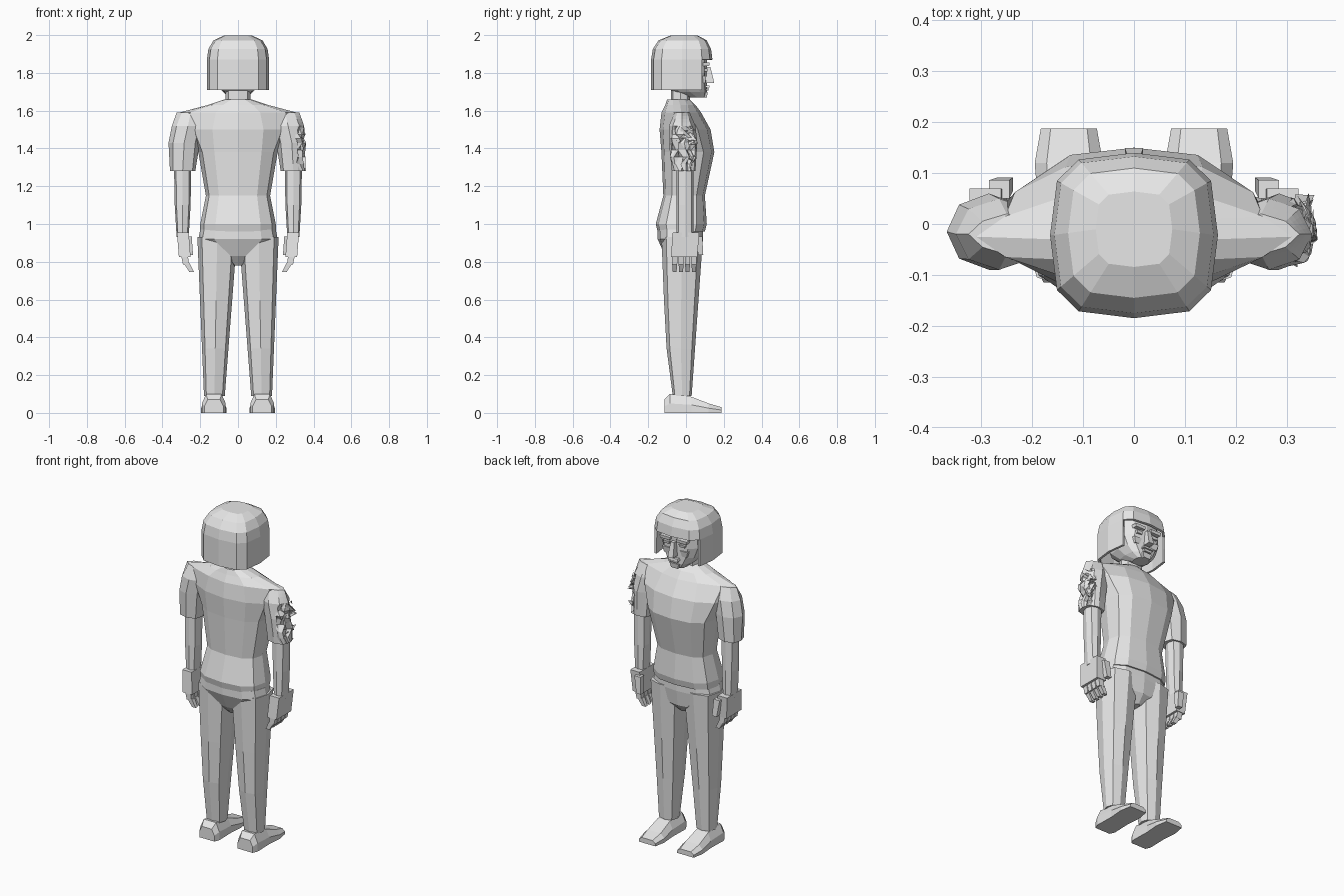
import bpy, bmesh, math, random
from mathutils import Vector

random.seed(4)
default_cube = bpy.data.objects.get("Cube")
if default_cube:
    bpy.data.objects.remove(default_cube, do_unlink=True)

grey = bpy.data.materials.new("plain grey")
grey.use_nodes = True
grey.diffuse_color = (.8, .8, .8, 1)
grey.node_tree.nodes["Principled BSDF"].inputs["Base Color"].default_value = grey.diffuse_color


def finish(name, bm):
    """Turn a bmesh into a named grey object with outward faces."""
    bmesh.ops.recalc_face_normals(bm, faces=bm.faces)
    mesh = bpy.data.meshes.new(name)
    bm.to_mesh(mesh)
    bm.free()
    mesh.materials.append(grey)
    part = bpy.data.objects.new(name, mesh)
    bpy.context.collection.objects.link(part)
    return part


def skin(rings, close_bottom=True):
    """Join closed rings of points into one surface."""
    bm = bmesh.new()
    loops = [[bm.verts.new(point) for point in ring] for ring in rings]
    for lower, upper in zip(loops, loops[1:]):
        for i in range(len(lower)):
            bm.faces.new((lower[i - 1], lower[i], upper[i], upper[i - 1]))
    bm.faces.new(loops[-1])
    if close_bottom:
        bm.faces.new(loops[0])
    return bm


def rounded(value, power):
    return math.copysign(abs(value) ** power, value)


def oval(z, half_width, back, front, centre=0, power=.75, sides=12):
    """Level ring; a low power makes it boxy, a high power makes it pointed."""
    middle, depth = (back + front) / 2, (front - back) / 2
    angles = [math.tau * i / sides for i in range(sides)]
    return [(centre + half_width * rounded(math.cos(a), power),
             middle + depth * rounded(math.sin(a), power), z) for a in angles]


def block(name, centre, size, taper=1, lean=(0, 0)):
    """Box whose lower end is scaled by taper and shifted by lean."""
    bm = bmesh.new()
    bmesh.ops.create_cube(bm, size=1)
    for vert in bm.verts:
        is_low = vert.co.z < 0
        vert.co *= Vector(size)
        if is_low:
            vert.co.xy = vert.co.xy * taper + Vector(lean)
        vert.co += Vector(centre)
    return finish(name, bm)


# Shirt body: boxy up to the chest, then drawn out into pointed shoulders
trunk = [oval(.96, .2, -.15, .1), oval(1, .2, -.16, .11), oval(1.15, .17, -.12, .1),
         oval(1.38, .21, -.13, .15)]
shoulders = [oval(1.5, .27, -.14, .13, power=1), oval(1.59, .31, -.13, .08, power=1.4),
             oval(1.63, .16, -.11, .05, power=1), oval(1.66, .07, -.1, .02, power=1)]
finish("shirt", skin(trunk + shoulders))

# Neck and trouser seat
finish("neck", skin([oval(z, .065, -.08, .02, sides=8) for z in (1.6, 1.74)]))
finish("trouser_seat", skin([oval(.78, .02, -.07, .04), oval(.83, .1, -.11, .08),
                             oval(.92, .21, -.15, .09), oval(.97, .2, -.15, .09)]))


def make_leg(side, tag):
    """Trouser leg narrowing toward the ankle."""
    rings = []
    for t in (0, .3, .6, 1):
        rings.append(oval(.09 + .84 * t, .055 + .05 * t, -.07 - .06 * t ** .5, .03 + .06 * t,
                          centre=side * (.125 - .015 * t), sides=8))
    finish(tag + "_leg", skin(rings))


def make_shoe(side, tag):
    """Flat sole with a bevelled upper, skinned from heel to toe."""
    upper = [(1, 0), (1, .5), (.65, 1)]
    section = upper + [(-across, up) for across, up in reversed(upper)]
    stations = [(-.115, .05, .07), (-.085, .063, .1), (.03, .06, .085), (.12, .067, .05), (.188, .055, .03)]
    rings = [[(side * .128 + across * half_width, y, up * height) for across, up in section]
             for y, half_width, height in stations]
    finish(tag + "_shoe", skin(rings))


def make_sleeve(side, tag, is_torn):
    """Short bell sleeve; tearing crumples its outer side."""
    hem = oval(1.28, .067, -.075, .05, side * .293, sides=8)
    bulge = oval(1.43, .083, -.09, .06, side * .285, power=1, sides=8)
    upper = oval(1.52, .085, -.09, .05, side * .265, power=1, sides=8)
    tip = oval(1.59, .075, -.06, .02, side * .25, power=1.3, sides=8)
    bm = skin([hem, bulge, upper, tip])
    if is_torn:
        bmesh.ops.subdivide_edges(bm, edges=bm.edges[:], cuts=3, use_grid_fill=True)
        for vert in bm.verts:
            if vert.co.x > .32 and 1.3 < vert.co.z < 1.5:
                vert.co.x -= random.uniform(0, .03)
                vert.co.y += random.uniform(-.02, .02)
    finish(tag + "_sleeve", bm)


def make_arm(side, tag):
    rings = [oval(z, width, -.05, .04, side * .293, sides=8) for z, width in ((.93, .032), (1.1, .042), (1.32, .046))]
    finish(tag + "_arm", skin(rings))


def make_hand(side, tag):
    """Palm, four fingers curling inward and a forward thumb."""
    block(tag + "_palm", (side * .292, 0, .89), (.062, .14, .13), lean=(-side * .01, -.01))
    for i, finger in enumerate(("little", "ring", "middle", "index")):
        y = -.06 + i * .034
        block(f"{tag}_{finger}_finger", (side * .285, y, .815), (.036, .03, .06), .9, (-side * .01, 0))
        block(f"{tag}_{finger}_fingertip", (side * .272, y, .77), (.032, .027, .046), .75, (-side * .026, 0))
    block(tag + "_thumb", (side * .265, .068, .885), (.04, .036, .1), .75, (-side * .012, .01))


def make_face_half(side, tag):
    block(tag + "_brow", (side * .055, .107, 1.845), (.07, .035, .018), .9)
    block(tag + "_eye", (side * .052, .102, 1.815), (.042, .026, .016), .8)
    block(tag + "_cheek", (side * .06, .093, 1.765), (.05, .03, .035), .6)


# Mirrored parts
for side, tag in ((1, "left"), (-1, "right")):
    make_leg(side, tag)
    make_shoe(side, tag)
    make_sleeve(side, tag, is_torn=side > 0)
    make_arm(side, tag)
    make_hand(side, tag)
    make_face_half(side, tag)

# Torn scraps of cloth hanging off the left sleeve
scraps = bmesh.new()
for scrap in range(16):
    centre = Vector((.33, .015, random.uniform(1.29, 1.5)))
    corners = []
    for corner in range(4):
        offset = Vector(random.uniform(-1, 1) for axis in range(3)) * Vector((.025, .05, .03))
        corners.append(scraps.verts.new(centre + offset))
    for skipped in range(4):
        scraps.faces.new(corners[:skipped] + corners[skipped + 1:])
finish("torn_cloth", scraps)

# Head inside the hair, tapering to the chin
finish("head", skin([oval(1.67, .045, .02, .1), oval(1.7, .08, -.07, .11), oval(1.74, .11, -.12, .11),
                     oval(1.8, .135, -.14, .11), oval(1.9, .13, -.13, .11)]))

# Features on the centre line of the face
block("nose", (0, .112, 1.79), (.024, .034, .085), 1.5, (0, .012))
block("upper_lip", (0, .11, 1.728), (.06, .028, .013), 1.15)
block("lower_lip", (0, .108, 1.712), (.055, .026, .012), .8)
block("chin", (0, .097, 1.685), (.06, .036, .03), .75)


def hair_ring(z, scale):
    return oval(z, .165 * scale, -.185 * scale, .14 * scale, power=.6)


# Bobbed hair: straight sides under a dome, with an opening for the face
dome = [math.radians(angle) for angle in range(0, 80, 26)]
hair_rings = [hair_ring(1.71, 1), hair_ring(1.79, 1)]
hair_rings += [hair_ring(1.87 + .13 * math.sin(a), math.sqrt(math.cos(a))) for a in dome]
bm = skin(hair_rings, close_bottom=False)
middles = {face: face.calc_center_median() for face in bm.faces}
opening = [face for face, middle in middles.items() if middle.y > .09 and middle.z < 1.86]
bmesh.ops.delete(bm, geom=opening, context="FACES")
hair = finish("hair", bm)
shell = hair.modifiers.new("thickness", "SOLIDIFY")
shell.thickness = .014
shell.offset = -1
